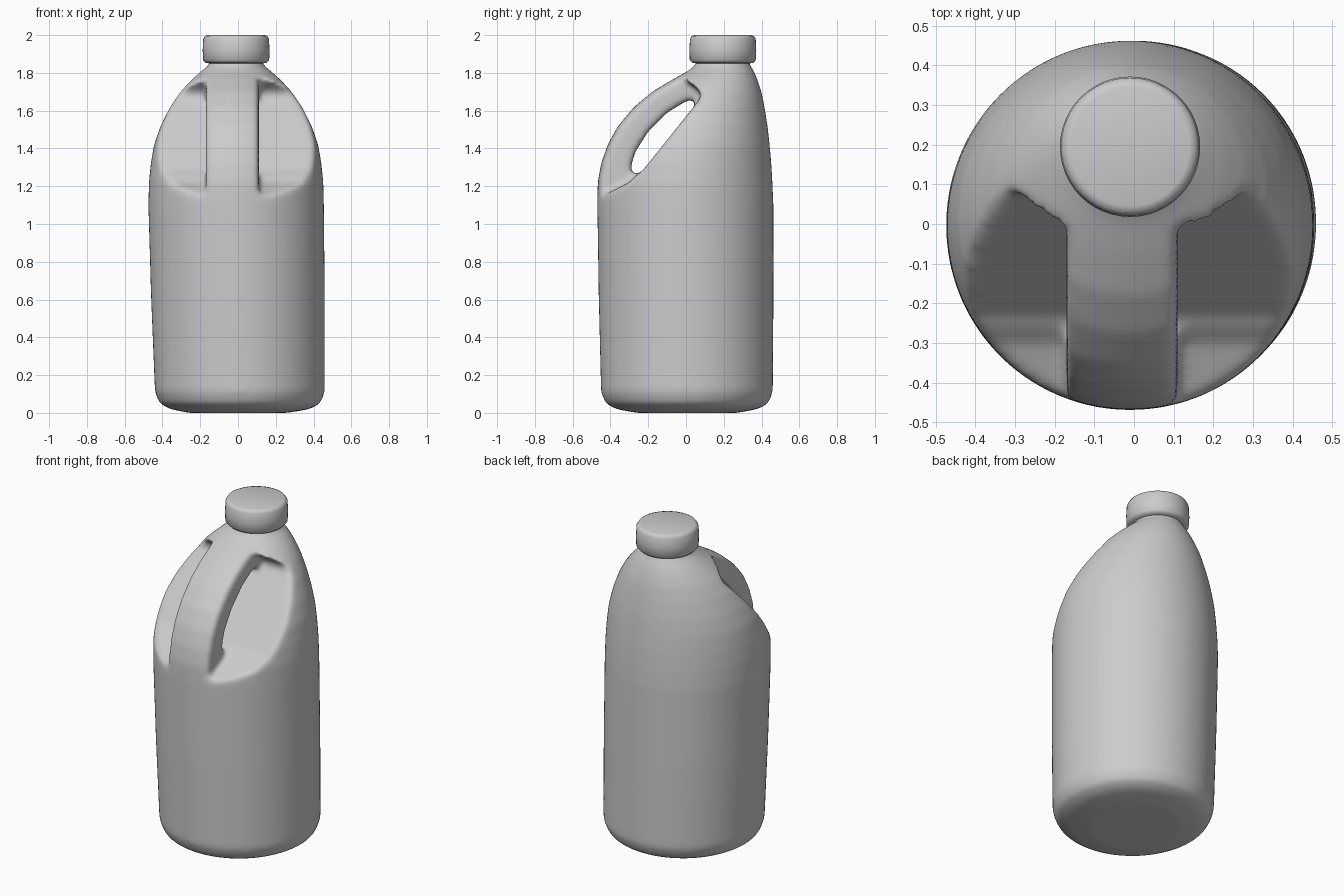
import bpy, bmesh, math

cube = bpy.data.objects.get("Cube")
if cube:
    bpy.data.objects.remove(cube, do_unlink=True)

grey = bpy.data.materials.new("plain grey")
grey.use_nodes = True
grey.diffuse_color = (0.6, 0.6, 0.6, 1)
grey.node_tree.nodes["Principled BSDF"].inputs["Base Color"].default_value = (0.6, 0.6, 0.6, 1)


def finish(name, bm):
    bmesh.ops.recalc_face_normals(bm, faces=bm.faces)
    for f in bm.faces:
        f.smooth = True
    mesh = bpy.data.meshes.new(name)
    bm.to_mesh(mesh)
    bm.free()
    mesh.materials.append(grey)
    ob = bpy.data.objects.new(name, mesh)
    bpy.context.collection.objects.link(ob)
    return ob


def loft(name, rings, sides=64):
    """Stack ellipses given as (z, centre x, half width, front y, back y)."""
    bm = bmesh.new()
    loops = []
    for z, cx, hw, front, back in rings:
        cy, hd = (front + back) / 2, (back - front) / 2
        angles = [math.tau * i / sides for i in range(sides)]
        loops.append([bm.verts.new((cx + hw * math.cos(a), cy + hd * math.sin(a), z))
                      for a in angles])
    for low, high in zip(loops, loops[1:]):
        for i in range(sides):
            j = (i + 1) % sides
            bm.faces.new((low[i], low[j], high[j], high[i]))
    bm.faces.new(loops[0])
    bm.faces.new(loops[-1])
    return finish(name, bm)


def prism(name, profile, x0, x1):
    """Extrude a side profile of (y, z) points across x as a hidden cutter."""
    bm = bmesh.new()
    face = bm.faces.new([bm.verts.new((x0, y, z)) for y, z in profile])
    new = bmesh.ops.extrude_face_region(bm, geom=[face])["geom"]
    bmesh.ops.translate(bm, vec=(x1 - x0, 0, 0),
                        verts=[v for v in new if isinstance(v, bmesh.types.BMVert)])
    ob = finish(name, bm)
    ob.hide_render = True
    ob.hide_viewport = True
    return ob


# Bottle body: rounded base, straight sides, shoulder leaning back to the neck
body = loft("bottle_body", [
    (0.00, 0.00, 0.26, -0.26, 0.27), (0.02, 0.01, 0.37, -0.37, 0.38),
    (0.05, 0.01, 0.425, -0.425, 0.435), (0.11, 0.01, 0.45, -0.45, 0.46),
    (0.60, 0.00, 0.46, -0.462, 0.463), (1.10, -0.01, 0.465, -0.47, 0.463),
    (1.22, -0.01, 0.462, -0.468, 0.458), (1.32, -0.01, 0.452, -0.45, 0.452),
    (1.42, -0.01, 0.435, -0.415, 0.443), (1.52, -0.01, 0.40, -0.36, 0.432),
    (1.62, -0.01, 0.35, -0.275, 0.416), (1.70, -0.01, 0.295, -0.18, 0.40),
    (1.76, -0.01, 0.24, -0.08, 0.38), (1.81, -0.01, 0.185, 0.01, 0.36),
    (1.84, -0.01, 0.145, 0.05, 0.34), (1.88, -0.01, 0.135, 0.06, 0.33),
])

# Side recesses and the finger opening that leave the handle standing
recess = [(-0.7, 1.12), (-0.42, 1.16), (-0.3, 1.22), (-0.2, 1.32), (0.0, 1.57),
          (0.08, 1.67), (0.07, 1.71), (0.0, 1.76), (-0.1, 2.0), (-0.7, 2.0)]
opening = [(-0.28, 1.26), (-0.24, 1.27), (-0.14, 1.395), (0.0, 1.57), (0.06, 1.645),
           (0.05, 1.665), (0.0, 1.65), (-0.1, 1.59), (-0.2, 1.49), (-0.27, 1.38),
           (-0.295, 1.29)]
cutters = [
    prism("left_recess_cutter", recess, 0.11, 0.7),
    prism("right_recess_cutter", recess, -0.17, -0.7),
    prism("finger_opening_cutter", opening, -0.6, 0.6),
]
for cutter in cutters:
    cut = body.modifiers.new(cutter.name, "BOOLEAN")
    cut.operation = "DIFFERENCE"
    cut.solver = "EXACT"
    cut.object = cutter

# Even out the skin and soften the handle edges
remesh = body.modifiers.new("skin", "REMESH")
remesh.mode = "VOXEL"
remesh.voxel_size = 0.014
remesh.use_smooth_shade = True
smooth = body.modifiers.new("soften", "SMOOTH")
smooth.factor = 0.5
smooth.iterations = 14

# Screw cap with rounded rims
cap = loft("cap", [(z, -0.01, r, 0.195 - r, 0.195 + r) for z, r in (
    (1.85, 0.13), (1.852, 0.16), (1.868, 0.175), (1.92, 0.177),
    (1.98, 0.174), (1.995, 0.165), (2.0, 0.15))], 48)
for ob in bpy.context.selected_objects:
    ob.select_set(False)
cap.select_set(True)
bpy.context.view_layer.objects.active = cap
bpy.ops.object.shade_smooth_by_angle(angle=math.radians(50))
